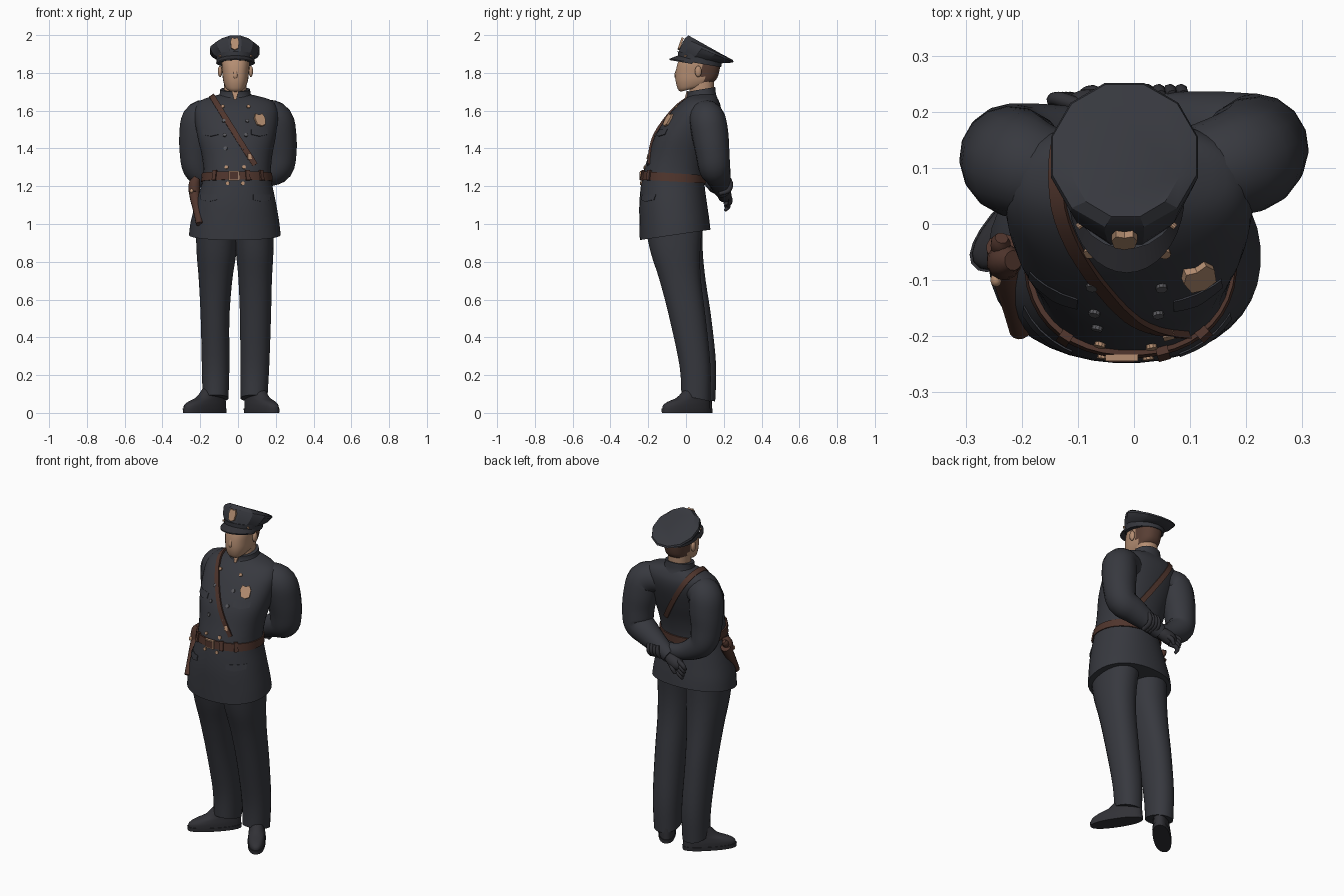
import bpy, bmesh, math
from mathutils import Vector, Matrix
from mathutils.bvhtree import BVHTree


def material(name, r, g, b):
    m = bpy.data.materials.new(name)
    m.diffuse_color = (r, g, b, 1)
    return m


NAVY = material("navy cloth", 0.038, 0.040, 0.049)
BLACK = material("black leather", 0.031, 0.031, 0.037)
BROWN = material("brown leather", 0.080, 0.036, 0.026)
SKIN = material("skin", 0.46, 0.27, 0.17)
BRASS = material("brass", 0.46, 0.27, 0.165)
HAIR = material("brown hair", 0.10, 0.05, 0.035)
GREY = material("grey button", 0.10, 0.10, 0.11)


def finish(name, bm, mat, angle=40):
    bmesh.ops.recalc_face_normals(bm, faces=bm.faces)
    me = bpy.data.meshes.new(name)
    bm.to_mesh(me)
    bm.free()
    ob = bpy.data.objects.new(name, me)
    me.materials.append(mat)
    bpy.context.collection.objects.link(ob)
    bpy.ops.object.select_all(action='DESELECT')
    ob.select_set(True)
    bpy.context.view_layer.objects.active = ob
    bpy.ops.object.shade_smooth_by_angle(angle=math.radians(angle))
    return ob


def skin(name, rings, mat, angle=40):
    """Bridge closed rings of points and cap both ends."""
    bm = bmesh.new()
    vs = [[bm.verts.new(p) for p in r] for r in rings]
    n = len(vs[0])
    for a, b in zip(vs, vs[1:]):
        for i in range(n):
            bm.faces.new((a[i], a[(i + 1) % n], b[(i + 1) % n], b[i]))
    bm.faces.new(vs[0])
    bm.faces.new(vs[-1])
    return finish(name, bm, mat, angle)


def spline(rows, k):
    out = []
    for i in range(len(rows) - 1):
        p = [rows[max(i - 1, 0)], rows[i], rows[i + 1], rows[min(i + 2, len(rows) - 1)]]
        for t in (j / k for j in range(k)):
            out.append([0.5 * (2 * b + (c - a) * t + (2 * a - 5 * b + 4 * c - d) * t * t
                               + (3 * b - a - 3 * c + d) * t ** 3) for a, b, c, d in zip(*p)])
    return out + [list(rows[-1])]


def loft(name, rows, mat, n=32, k=4, e=2.2, xf=Matrix(), angle=40):
    """Rows of (z front, z back, x0, x1, y0, y1) become stacked oval rings."""
    rings = []
    for zf, zb, x0, x1, y0, y1 in spline(rows, k):
        ring = []
        for i in range(n):
            a = 2 * math.pi * (i + 0.5) / n
            u, v = (math.copysign(abs(f) ** (2 / e), f) for f in (math.cos(a), math.sin(a)))
            ring.append(xf @ Vector(((x0 + x1 + (x1 - x0) * u) / 2, (y0 + y1 + (y1 - y0) * v) / 2,
                                     zf + (zb - zf) * (v + 1) / 2)))
        rings.append(ring)
    return skin(name, rings, mat, angle)


def tube(name, pts, mat, n=16, k=4):
    """Round tube through (x, y, z, radius) points."""
    rows = spline(pts, k)
    ps = [Vector(r[:3]) for r in rows]
    rings, side, old = [], None, None
    for i, p in enumerate(ps):
        t = (ps[min(i + 1, len(ps) - 1)] - ps[max(i - 1, 0)]).normalized()
        side = t.orthogonal().normalized() if side is None else old.rotation_difference(t) @ side
        old, up = t, t.cross(side)
        rings.append([p + rows[i][3] * (side * math.cos(a) + up * math.sin(a))
                      for a in (2 * math.pi * j / n for j in range(n))])
    return skin(name, rings, mat, 50)


def plate(name, outline, pos, normal, depth, mat):
    """Flat outline (right, up) laid on a surface with the given normal."""
    nrm = Vector(normal).normalized()
    right = Vector((0, 0, 1)).cross(nrm).normalized()
    up = nrm.cross(right)
    base = [Vector(pos) + right * x + up * y for x, y in outline]
    return skin(name, [[p + nrm * d for p in base] for d in (-0.006, depth)], mat, 30)


def rect(w, h):
    return [(-w / 2, -h / 2), (w / 2, -h / 2), (w / 2, h / 2), (-w / 2, h / 2)]


def disc(r, n=10):
    return [(r * math.cos(2 * math.pi * i / n), r * math.sin(2 * math.pi * i / n)) for i in range(n)]


def ball(name, pos, size, mat):
    bm = bmesh.new()
    bmesh.ops.create_uvsphere(bm, u_segments=14, v_segments=10, radius=1,
                              matrix=Matrix.Translation(pos) @ Matrix.Diagonal((*size, 1)))
    return finish(name, bm, mat, 60)


# coat
coat = loft("coat", [(.915, .97, -.26, .226, -.245, .13), (1.0, 1.03, -.25, .218, -.247, .123),
                     (1.12, 1.12, -.222, .2, -.247, .11), (1.25, 1.24, -.185, .176, -.232, .097),
                     (1.35, 1.35, -.19, .18, -.203, .115), (1.46, 1.46, -.215, .2, -.168, .152),
                     (1.56, 1.56, -.23, .212, -.105, .18), (1.62, 1.62, -.225, .205, -.055, .184),
                     (1.66, 1.66, -.185, .165, -.008, .17), (1.685, 1.69, -.09, .06, .03, .15)], NAVY, n=40)
bm = bmesh.new()
bm.from_mesh(coat.data)
tree = BVHTree.FromBMesh(bm)
bm.free()


def front(x, z):
    p, nrm, _, _ = tree.ray_cast(Vector((x, -1, z)), Vector((0, 1, 0)))
    return p, nrm


# trousers
loft("left_trouser_leg", [(.095, .06, .014, .156, -.025, .13), (.25, .25, .012, .166, -.035, .13),
                          (.5, .5, .01, .175, -.088, .105), (.7, .7, .002, .18, -.14, .08),
                          (.85, .85, -.012, .188, -.188, .076), (1.0, 1.0, -.03, .19, -.22, .09)], NAVY, n=24)
loft("right_trouser_leg", [(.095, .06, -.188, -.05, -.01, .155), (.25, .25, -.192, -.045, -.022, .16),
                           (.5, .5, -.198, -.045, -.08, .135), (.7, .7, -.208, -.03, -.135, .105),
                           (.85, .85, -.22, -.008, -.183, .09), (1.0, 1.0, -.224, .0, -.22, .088)], NAVY, n=24)

# shoes
for side, cx, cy, turn in (("left", .12, .008, 33), ("right", -.17, .034, -46)):
    place = Matrix.Translation((cx, cy, 0)) @ Matrix.Rotation(math.radians(turn), 4, 'Z')
    loft(side + "_shoe_sole", [(0, 0, -.048, .048, -.158, .14), (.022, .022, -.05, .05, -.16, .142)],
         BLACK, n=24, k=1, e=2.3, xf=place)
    loft(side + "_shoe", [(.02, .02, -.047, .047, -.155, .138), (.04, .05, -.047, .047, -.15, .137),
                          (.058, .08, -.044, .044, -.122, .135), (.082, .1, -.042, .042, -.06, .132),
                          (.13, .13, -.04, .04, -.01, .12)], BLACK, n=24, e=2.3, xf=place)

# arms folded behind the back
tube("left_sleeve", [(.08, .09, 1.568, .075), (.14, .1, 1.572, .086), (.196, .114, 1.55, .096),
                     (.212, .128, 1.47, .097), (.22, .14, 1.38, .09), (.208, .15, 1.3, .084),
                     (.145, .165, 1.265, .073), (.06, .179, 1.222, .057), (-.025, .19, 1.178, .043)], NAVY)
tube("right_sleeve", [(-.1, .085, 1.568, .072), (-.16, .093, 1.573, .084), (-.203, .105, 1.552, .095),
                      (-.216, .115, 1.47, .095), (-.223, .125, 1.38, .086), (-.213, .138, 1.295, .078),
                      (-.16, .15, 1.245, .065), (-.08, .16, 1.208, .048), (.02, .165, 1.2, .036)], NAVY)

# gloved hands: the right one grips the left wrist
tube("left_palm", [(-.015, .19, 1.178, .028), (-.05, .2, 1.165, .036), (-.09, .205, 1.148, .036),
                   (-.115, .208, 1.138, .022)], BLACK)
tube("right_palm", [(.01, .165, 1.2, .03), (.045, .17, 1.205, .038), (.085, .17, 1.21, .03)], BLACK)
for i in range(4):
    z = 1.172 - .02 * i
    x = -.095 + .007 * i
    tube("left_finger", [(x, .21, z, .013), (x - .035, .222, z - .008, .013), (x - .05, .222, z - .025, .011),
                         (x - .045, .205, z - .04, .008)], BLACK, n=8, k=3)
    x = .02 + .02 * i
    tube("right_finger", [(x, .175, 1.162, .012), (x, .222, 1.175, .013), (x + .004, .238, 1.208, .012),
                          (x + .008, .23, 1.24, .009)], BLACK, n=8, k=3)
tube("left_thumb", [(-.05, .22, 1.15, .014), (-.075, .235, 1.13, .013), (-.09, .232, 1.105, .009)], BLACK, n=8)

# collar and neck
loft("collar", [(1.64, 1.655, -.12, .09, -.012, .172), (1.675, 1.685, -.1, .07, .005, .16),
                (1.7, 1.725, -.094, .064, .006, .155)], NAVY, n=28)
loft("neck", [(1.66, 1.66, -.075, .045, .015, .145), (1.76, 1.76, -.075, .045, .02, .15)], SKIN, n=20, k=1)
plate("collar_opening", [(-.003, -.03), (.003, -.03), (.018, .03), (-.018, .03)], (-.015, .001, 1.675),
      (0, -1, .25), .005, SKIN)

# head with hair at the back
head = loft("head", [(1.7, 1.73, -.054, .026, -.03, .09), (1.715, 1.74, -.068, .04, -.044, .125),
                     (1.755, 1.765, -.079, .053, -.055, .16), (1.8, 1.8, -.084, .058, -.055, .175),
                     (1.85, 1.85, -.088, .062, -.045, .182), (1.9, 1.89, -.08, .055, -.02, .17)],
            SKIN, n=28, e=2.5)
head.data.materials.append(HAIR)
for f in head.data.polygons:
    if f.center.y > .09 and f.center.z > 1.75:
        f.material_index = 1
tube("nose", [(-.014, -.04, 1.825, .009), (-.014, -.047, 1.795, .013), (-.014, -.048, 1.78, .013),
              (-.014, -.042, 1.77, .01)], SKIN, n=8)
for side, x in (("left", .068), ("right", -.095)):
    ball(side + "_ear", (x, .065, 1.808), (.012, .018, .03), SKIN)

# peaked cap
loft("cap_band", [(1.868, 1.83, -.112, .086, -.042, .187), (1.915, 1.865, -.116, .09, -.045, .193)],
     NAVY, n=24, k=1, e=2)
loft("cap_crown", [(1.905, 1.85, -.114, .088, -.043, .19), (1.935, 1.85, -.138, .108, -.036, .23),
                   (1.972, 1.855, -.153, .119, -.018, .256), (1.985, 1.866, -.15, .116, -.01, .253),
                   (2.0, 1.885, -.115, .085, .01, .215)], NAVY, n=12, k=1, e=2, angle=25)
rings = []
for i in range(17):
    a = math.radians(-80 + 10 * i)
    s, c = math.sin(a), math.cos(a)
    inner = Vector((-.013 + .1 * s, .065 - .108 * c, 1.862 + .03 * c))
    outer = Vector((-.013 + .104 * s, .055 - .142 * c, 1.85 + .025 * c))
    low = Vector((0, 0, .007))
    rings.append([inner, outer, outer - low, inner - low])
skin("cap_visor", rings, BLACK, 30)
shield = [(-.016, -.024), (0, -.032), (.016, -.024), (.02, .008), (.013, .028), (0, .022), (-.013, .028),
          (-.02, .008)]
plate("cap_badge", [(x * 1.15, y * 1.15) for x, y in shield], (-.017, -.028, 1.956), (0, -1, .36), .006, BRASS)
for x in (-.096, .069):
    plate("cap_button", disc(.006), (x, -.002, 1.89), (x + .013, -.06, 0), .006, BRASS)

# waist belt and buckle
loft("waist_belt", [(1.235, 1.215, -.196, .184, -.239, .105), (1.279, 1.258, -.192, .181, -.234, .106)],
     BROWN, n=40, k=1)
plate("buckle", rect(.058, .05), (-.022, -.239, 1.255), (0, -1, 0), .005, BRASS)
plate("buckle_centre", rect(.046, .038), (-.022, -.242, 1.255), (0, -1, 0), .004, BROWN)
for x in (-.12, .05, .12):
    p, nrm = front(x, 1.257)
    plate("belt_loop", rect(.022, .054), p, nrm, .014, BROWN)

# shoulder strap, laid over the coat in a slanted plane
centre, u, v = Vector((-.02, 0, 1.485)), Vector((-.53, 0, .85)), Vector((0, -1, 0))
axis = u.cross(v).normalized()
rings = []
for deg in range(-46, 236, 6):
    d = v * math.cos(math.radians(deg)) + u * math.sin(math.radians(deg))
    p, nrm, _, _ = tree.ray_cast(centre + d * 0.8, -d)
    if p:
        w, o = axis * .0145, nrm * .008
        rings.append([p - w - o, p + w - o, p + w + o, p - w + o])
skin("shoulder_strap", rings, BROWN, 35)
p, nrm = front(.06, 1.355)
plate("strap_buckle", rect(.02, .026), p, nrm, .011, BRASS)

# holster and pistol grip
tube("holster", [(-.236, -.04, 1.2, .028), (-.227, -.085, 1.14, .028), (-.214, -.14, 1.07, .023),
                 (-.203, -.19, 1.0, .019)], BROWN, n=12)
tube("holster_flap", [(-.215, -.065, 1.245, .018), (-.23, -.065, 1.215, .03), (-.232, -.07, 1.17, .031)],
     BROWN, n=12)
tube("pistol_grip", [(-.234, -.055, 1.2, .016), (-.238, -.035, 1.225, .018), (-.236, -.025, 1.238, .012)],
     BROWN, n=10)
ball("holster_stud", (-.246, -.1, 1.175), (.01, .012, .012), BRASS)

# chest badge, curved pocket flaps and buttons
p, nrm = front(.115, 1.55)
plate("chest_badge", [(x * 1.5, y * 1.25) for x, y in shield], p, nrm, .01, BRASS)
for x0, x1, z in ((.07, .155, 1.485), (-.185, -.1, 1.485), (.08, .17, 1.14), (-.195, -.11, 1.14)):
    rings = []
    for i in range(7):
        x = x0 + (x1 - x0) * i / 6
        (a, na), (b, nb) = front(x, z + .016), front(x, z - .012 - .01 * (1 - abs(i - 3) / 3))
        rings.append([a - na * .003, a + na * .003, b + nb * .005, b - nb * .003])
    skin("pocket_flap", rings, NAVY, 40)
for i, z in enumerate((1.62, 1.545, 1.47, 1.40, 1.30, 1.215)):
    for x in (-.08 + .005 * i, .055 - .006 * i):
        p, nrm = front(x, z)
        plate("coat_button", disc(.01), p, nrm, .007, GREY if i in (1, 2, 3) else BRASS)
